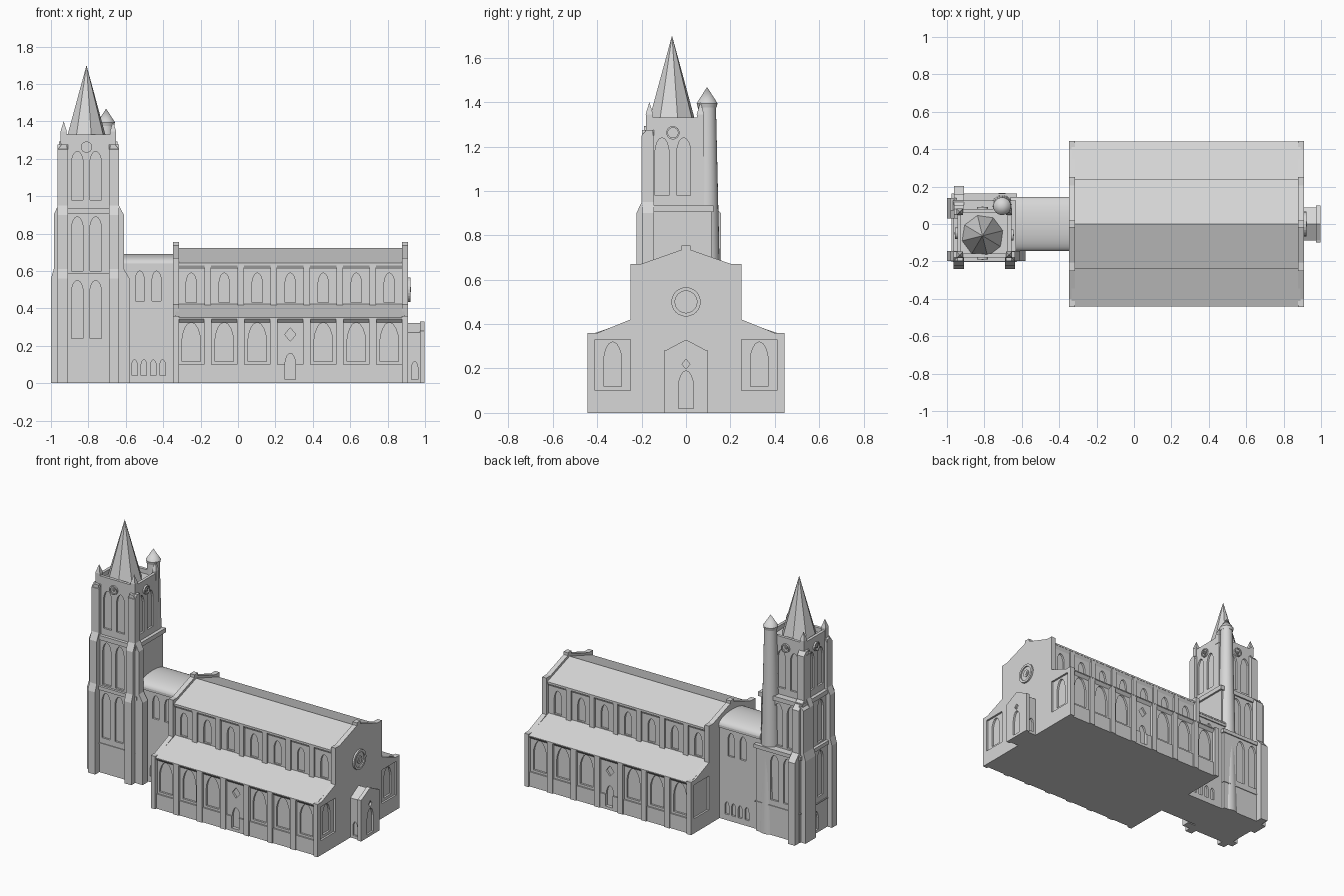
import bpy, bmesh, math

if "Cube" in bpy.data.objects:
    bpy.data.objects.remove(bpy.data.objects["Cube"])

stone = bpy.data.materials.new("grey_stone")
stone.diffuse_color = (0.68, 0.68, 0.68, 1)
stone.use_nodes = True
stone.node_tree.nodes["Principled BSDF"].inputs["Base Color"].default_value = stone.diffuse_color

# Wall frames: a = along the wall, z = up, d = distance outwards
FRAME = {"S": lambda a, z, d: (a, -d, z), "N": lambda a, z, d: (a, d, z),
         "E": lambda a, z, d: (d, a, z), "W": lambda a, z, d: (-d, a, z)}


def build(name, solids):
    """One mesh from extruded outlines: (side, outline, d0, d1)."""
    bm = bmesh.new()
    for side, pts, d0, d1 in solids:
        f = FRAME[side]
        lo = [bm.verts.new(f(a, z, d0)) for a, z in pts]
        hi = [bm.verts.new(f(a, z, d1)) for a, z in pts]
        bm.faces.new(lo)
        bm.faces.new(hi)
        for i in range(len(pts)):
            j = (i + 1) % len(pts)
            bm.faces.new((lo[i], lo[j], hi[j], hi[i]))
    bmesh.ops.recalc_face_normals(bm, faces=bm.faces)
    me = bpy.data.meshes.new(name)
    bm.to_mesh(me)
    bm.free()
    me.materials.append(stone)
    ob = bpy.data.objects.new(name, me)
    bpy.context.collection.objects.link(ob)
    return ob


def rect(a0, a1, z0, z1):
    return [(a0, z0), (a1, z0), (a1, z1), (a0, z1)]


def box(x0, x1, y0, y1, z0, z1):
    return ("E", rect(y0, y1, z0, z1), x0, x1)


def lancet(c, w, z0, z1):
    """Pointed arch outline."""
    s, r = z1 - w * 0.95, w / 2
    right = [(c + r * math.cos(t), s + w * 0.95 * math.sin(t) ** 1.25)
             for t in (0, 0.4, 0.8, 1.15)]
    left = [(2 * c - a, z) for a, z in reversed(right)]
    return [(c - r, z0), (c + r, z0)] + right + [(c, z1)] + left


def diamond(c, z, r):
    return [(c - r, z), (c, z - r * 1.2), (c + r, z), (c, z + r * 1.2)]


def flip(pts):
    return [(-a, z) for a, z in pts]


def mirror(pts):
    return pts + [(-a, z) for a, z in reversed(pts) if a != 0]


def hole(side, pts, d, depth=0.013):
    return (side, pts, d - depth, d + 0.03)


def cut(target, holes):
    """Carve recesses and bake the result."""
    tool = build("cutter", holes)
    tool.hide_render = True
    m = target.modifiers.new("recess", "BOOLEAN")
    m.object, m.operation, m.solver = tool, "DIFFERENCE", "EXACT"
    dg = bpy.context.evaluated_depsgraph_get()
    me = bpy.data.meshes.new_from_object(target.evaluated_get(dg))
    target.modifiers.clear()
    target.data = me
    bpy.data.objects.remove(tool)


def cone(name, loc, r1, r2, z0, z1, n, rot=0, smooth=False):
    bpy.ops.mesh.primitive_cone_add(vertices=n, radius1=r1, radius2=r2, depth=z1 - z0,
                                    location=(*loc, (z0 + z1) / 2), rotation=(0, 0, rot))
    ob = bpy.context.object
    ob.name = name
    ob.data.materials.append(stone)
    if smooth:
        bpy.ops.object.shade_smooth_by_angle(angle=math.radians(40))


def rose(name, side, a, z, d, r):
    """Round window of concentric raised rings."""
    ring = lambda k: [(a + r * k * math.cos(t * math.tau / 24),
                       z + r * k * math.sin(t * math.tau / 24)) for t in range(24)]
    ob = build(name, [(side, ring(1), d - 0.005, d + 0.012)])
    cut(ob, [(side, ring(0.75), d + 0.004, d + 0.03)])
    build(name + "_hub", [(side, ring(0.38), d, d + 0.010), (side, ring(0.2), d, d + 0.014)])


# Nave and aisles core with recessed windows
bays = [-0.25 + 0.1765 * i for i in range(7)]
core = build("nave_and_aisles", [("E", mirror(
    [(0.42, 0), (0.42, 0.34), (0.225, 0.41), (0.225, 0.63), (0, 0.71)]), -0.335, 0.897)])
holes = []
for s in "SN":
    for i, x in enumerate(bays):
        if i == 3:
            holes += [hole(s, lancet(x, 0.055, 0.02, 0.16), 0.42),
                      hole(s, diamond(x, 0.26, 0.03), 0.42)]
        else:
            holes.append(hole(s, lancet(x, 0.098, 0.115, 0.325), 0.42))
        holes.append(hole(s, lancet(x, 0.055, 0.43, 0.59), 0.225))
holes += [hole("E", lancet(c, 0.08, 0.12, 0.32), 0.897) for c in (-0.33, 0.33)]
cut(core, holes)

# Roof slabs
aisle_roof = [(0.44, 0.343), (0.44, 0.35), (0.22, 0.425), (0.22, 0.40)]
nave_roof = [(0.24, 0.63), (0.24, 0.642), (0, 0.724), (0, 0.70)]
build("roofs", [("E", p, -0.335, 0.89) for r in (aisle_roof, nave_roof) for p in (r, flip(r))])

# Pilasters, plinths and sloped cornices along the long walls
trim, plinth = [], []
for s in "SN":
    for x in bays[:-1]:
        x += 0.088
        trim += [(s, rect(x - 0.02, x + 0.02, 0, 0.345), 0.40, 0.438),
                 (s, rect(x - 0.018, x + 0.018, 0.40, 0.635), 0.21, 0.238)]
    plinth.append((s, rect(-0.33, 0.89, 0, 0.10), 0.40, 0.430))
for prof in ([(0.41, 0.325), (0.42, 0.325), (0.438, 0.345), (0.41, 0.345)],
             [(0.21, 0.61), (0.225, 0.61), (0.238, 0.632), (0.21, 0.632)]):
    trim += [("E", p, -0.33, 0.89) for p in (prof, flip(prof))]
build("pilasters", trim)
side_plinth = build("plinth", plinth)
cut(side_plinth, [hole(s, lancet(bays[3], 0.055, 0.02, 0.16), 0.43, 0.023) for s in "SN"])

# End walls: gable, aisle frames and copings
gable = mirror([(0.25, 0), (0.25, 0.67), (0.205, 0.67), (0.02, 0.735), (0.02, 0.755)])
for s, d0, d1 in (("E", 0.878, 0.91), ("W", 0.315, 0.348)):
    parts = [(s, gable, d0, d1)]
    for pts in (rect(0.41, 0.443, 0, 0.36), rect(0.24, 0.42, 0, 0.10),
                [(0.24, 0.33), (0.42, 0.33), (0.42, 0.36), (0.40, 0.36), (0.24, 0.425)]):
        parts += [(s, p, d0, d1) for p in (pts, flip(pts))]
    build("gable_wall_" + ("east" if s == "E" else "west"), parts)
rose("rose_window", "E", 0, 0.50, 0.91, 0.066)

# Porch
porch = build("porch", [("E", mirror([(0.088, 0), (0.088, 0.27), (0, 0.322)]), 0.90, 0.98)])
cut(porch, [hole(s, lancet(0.945, 0.033, 0.02, 0.115), 0.088) for s in "SN"])
front = build("porch_gable", [("E", mirror([(0.10, 0), (0.10, 0.28), (0.085, 0.285), (0, 0.33)]),
                               0.972, 0.998)])
cut(front, [hole("E", lancet(0, 0.066, 0.02, 0.19), 0.998), hole("E", diamond(0, 0.22, 0.018), 0.998)])

# Link block with curved roof
link = build("link_block", [("E", rect(-0.135, 0.135, 0, 0.64), -0.66, -0.33)])
cut(link, [hole(s, lancet(x, 0.048, 0.44, 0.60), 0.135) for s in "SN" for x in (-0.525, -0.435)] +
    [hole(s, lancet(-0.553 + 0.05 * i, 0.03, 0.04, 0.125), 0.135) for s in "SN" for i in range(4)])
arc = [(0.145 * math.cos(t * math.pi / 16), 0.64 + 0.05 * math.sin(t * math.pi / 16)) for t in range(17)]
vault = build("link_roof", [("E", arc, -0.66, -0.33)])
for p in vault.data.polygons:
    p.use_smooth = abs(p.normal.x) < 0.5 and p.normal.z > 0
build("link_cornice", [box(-0.66, -0.33, -0.143, 0.143, 0.622, 0.642)])

# Tower stages: x0, x1, y0, y1, z0, z1, window bottom, window top
stages = [(-0.965, -0.635, -0.195, 0.155, 0, 0.58, 0.24, 0.55),
          (-0.955, -0.645, -0.187, 0.115, 0.57, 0.92, 0.60, 0.89),
          (-0.945, -0.655, -0.178, 0.080, 0.91, 1.33, 0.98, 1.24)]
for i, (x0, x1, y0, y1, z0, z1, b, t) in enumerate(stages):
    cy = (y0 + y1) / 2
    ob = build("tower_stage", [box(x0, x1, y0, y1, z0, z1)])
    sides = [("S", -0.81, -y0), ("N", -0.825, y1), ("W", cy, -x0)] + ([("E", cy - 0.01, x1)] if i == 2 else [])
    holes = [hole(s, lancet(c + o, 0.062, b, t), d) for s, c, d in sides for o in (-0.049, 0.049)]
    if i == 0:
        holes.append(hole("W", lancet(cy, 0.06, 0.02, 0.15), -x0))
    if i == 2:
        holes.append(box(x0 + 0.02, x1 - 0.02, y0 + 0.02, y1 - 0.02, 1.30, 1.4))
        for s, c, d in sides:
            rose("clock", s, c if s != "N" else -0.81, 1.262, d, 0.03)
    cut(ob, holes)
build("tower_bands", [box(-0.968, -0.632, -0.2, 0.125, 0.905, 0.935),
                      box(-0.975, -0.625, -0.203, 0.163, 0.565, 0.59),
                      box(-0.97, -0.63, -0.2, 0.16, 0.195, 0.203)])


# Stepped tower buttresses
def buttress(base, sign, d1, d2, d3):
    steps = [(-0.03, 0), (d1, 0), (d1, 0.56), (d2, 0.61), (d2, 0.90), (d3, 0.95), (d3, 1.25),
             (0.0, 1.275), (-0.03, 1.275)]
    return [(base + sign * o, z) for o, z in steps]


butts = []
for xa, xb in ((-0.965, -0.91), (-0.69, -0.637)):
    butts.append(("E", buttress(-0.178, -1, 0.062, 0.045, 0.022), xa, xb))
butts.append(("E", buttress(0.08, 1, 0.122, 0.077, 0.022), -0.962, -0.91))
for ya, yb in ((-0.198, -0.145), (0.03, 0.075)):
    butts.append(("N", buttress(-0.945, -1, 0.055, 0.04, 0.018), ya, yb))
butts.append(("N", [(-0.95, 0), (-1.0, 0), (-1.0, 0.56), (-0.985, 0.61), (-0.985, 0.9), (-0.95, 0.93)], 0.07, 0.14))
butts.append(("N", buttress(-0.655, 1, 0.075, 0.045, 0.018), -0.198, -0.145))
build("tower_buttresses", butts)

# Spire, pinnacles and stair turret
cone("spire", (-0.81, -0.063), 0.112, 0, 1.30, 1.70, 8, math.radians(14))
for x in (-0.932, -0.668):
    for y in (-0.165, 0.065):
        build("pinnacle_base", [box(x - 0.016, x + 0.016, y - 0.016, y + 0.016, 1.28, 1.345)])
        cone("pinnacle", (x, y), 0.024, 0, 1.345, 1.40, 4, math.pi / 4)
cone("stair_turret", (-0.705, 0.095), 0.072, 0.04, 0, 1.38, 24, 0, True)
cone("turret_collar", (-0.705, 0.095), 0.042, 0.047, 1.375, 1.395, 24, 0, True)
cone("turret_cap", (-0.705, 0.095), 0.047, 0, 1.395, 1.468, 24, 0, True)
